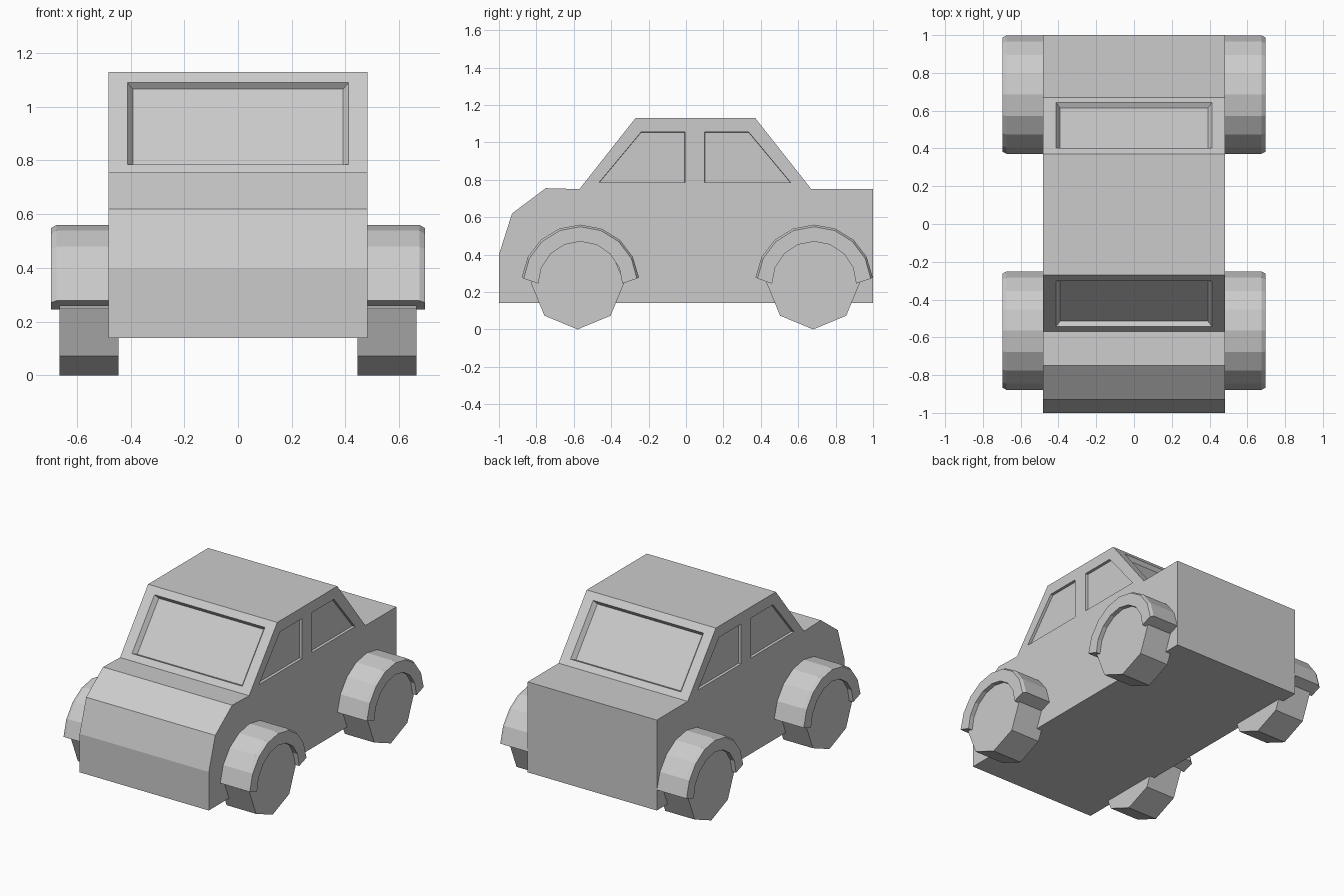
import bpy, bmesh
from math import sin, cos, pi, radians
from mathutils import Vector

if "Cube" in bpy.data.objects:
    bpy.data.objects.remove(bpy.data.objects["Cube"])


def finish(name, bm):
    bmesh.ops.recalc_face_normals(bm, faces=bm.faces)
    mesh = bpy.data.meshes.new(name)
    bm.to_mesh(mesh)
    bm.free()
    ob = bpy.data.objects.new(name, mesh)
    bpy.context.collection.objects.link(ob)
    return ob


def loft(bm, rings, closed=False):
    """Skin between point rings; cap the ends, or join last ring to first."""
    loops = [[bm.verts.new(p) for p in ring] for ring in rings]
    n = len(loops[0])
    pairs = list(zip(loops, loops[1:]))
    for a, b in pairs:
        for i in range(n):
            j = (i + 1) % n
            bm.faces.new((a[i], a[j], b[j], b[i]))
    bm.faces.new(loops[0])
    bm.faces.new(loops[-1])


# Body: side profile extruded across the width
profile = [(-1, .14), (-1, .40), (-.93, .62), (-.75, .755), (-.57, .75),
           (-.27, 1.13), (.37, 1.13), (.67, .75), (1, .75), (1, .14)]
bm = bmesh.new()
loft(bm, [[(x, y, z) for y, z in profile] for x in (-.482, .482)])
body = finish("body", bm)

# Window recesses: tapered cutters sunk into each pane outline
def recess(bm, outline, normal, depth, scale):
    pts = [Vector(p) for p in outline]
    n = Vector(normal).normalized()
    mid = sum(pts, Vector()) / len(pts)
    inner = [mid + (p - mid) * scale - n * depth for p in pts]
    outer = [2 * p - q for p, q in zip(pts, inner)]
    loft(bm, [outer, inner])


bm = bmesh.new()
slope = .30 / .38
for base, s in ((-.57, 1), (.67, -1)):          # windscreen and rear window
    lo, hi = [base + s * (z - .75) * slope for z in (.785, 1.09)]
    recess(bm, [(-.412, lo, .785), (.412, lo, .785), (.412, hi, 1.09), (-.412, hi, 1.09)],
           (0, -s * .38, .30), .028, .95)
side_panes = ([(-.465, .785), (-.005, .785), (-.005, 1.055), (-.24, 1.055)],
              [(.10, .785), (.56, .785), (.335, 1.055), (.10, 1.055)])
for sx in (-1, 1):
    for pane in side_panes:
        recess(bm, [(sx * .482, y, z) for y, z in pane], (sx, 0, 0), .018, .99)
cutter = finish("window_cutter", bm)
cutter.hide_render = True
cutter.display_type = 'WIRE'
cut = body.modifiers.new("windows", 'BOOLEAN')
cut.operation = 'DIFFERENCE'
cut.solver = 'EXACT'
cut.object = cutter


# Wheels: octagons standing on a corner
def wheel(name, sx, cy):
    bm = bmesh.new()
    loft(bm, [[(sx * x, cy + .25 * sin(k * pi / 4), .25 - .25 * cos(k * pi / 4))
               for k in range(8)] for x in (.445, .665)])
    finish(name, bm)


# Fenders: faceted arches with a chamfered outer rim
def fender(name, sx, cy):
    section = [(.46, .225, 0), (.46, .315, 6), (.675, .315, 6), (.695, .304, 5), (.695, .225, 0)]
    rings = []
    for k in range(9):
        ring = []
        for x, r, start in section:
            a = radians(start + (180 - 2 * start) * k / 8)
            ring.append((sx * x, cy + r * cos(a), .245 + r * sin(a)))
        rings.append(ring)
    bm = bmesh.new()
    loft(bm, rings)
    finish(name, bm)


for side, sx in (("left", -1), ("right", 1)):
    for end, wy, fy in (("front", -.58, -.565), ("rear", .68, .685)):
        wheel(f"{end}_{side}_wheel", sx, wy)
        fender(f"{end}_{side}_fender", sx, fy)
